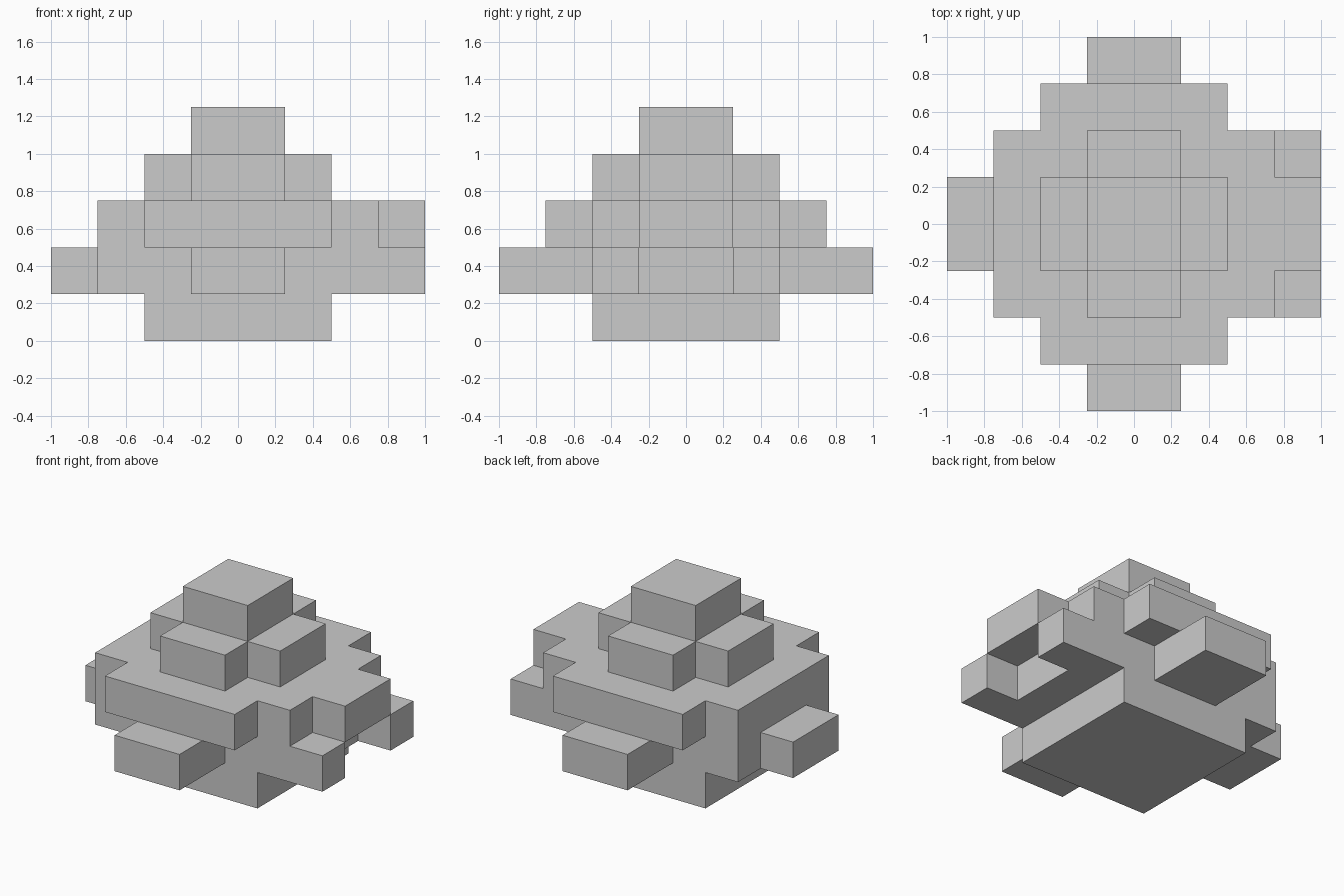
import bpy
import bmesh

if "Cube" in bpy.data.objects:
    bpy.data.objects.remove(bpy.data.objects["Cube"])

U = 0.25  # edge length of one block


def prism(name, outline, z0, z1):
    """Extrude a counter-clockwise outline (in blocks) from z0 to z1."""
    bm = bmesh.new()
    base = bm.faces.new([bm.verts.new((x * U, y * U, z0 * U)) for x, y in outline])
    top = bmesh.ops.extrude_face_region(bm, geom=[base], use_keep_orig=True)
    verts = [g for g in top["geom"] if isinstance(g, bmesh.types.BMVert)]
    bmesh.ops.translate(bm, verts=verts, vec=(0, 0, (z1 - z0) * U))
    bmesh.ops.recalc_face_normals(bm, faces=bm.faces)
    mesh = bpy.data.meshes.new(name)
    bm.to_mesh(mesh)
    bm.free()
    obj = bpy.data.objects.new(name, mesh)
    bpy.context.collection.objects.link(obj)
    return obj


def box(name, x0, x1, y0, y1, z0, z1):
    return prism(name, [(x0, y0), (x1, y0), (x1, y1), (x0, y1)], z0, z1)


def cross(name, a, b, z0, z1):
    """Stepped plus-shaped tier reaching a along each axis, notched at b."""
    quarter = [(a, -b), (a, b), (b, b)]
    outline = []
    for _ in range(4):
        outline += quarter
        quarter = [(-y, x) for x, y in quarter]
    return prism(name, outline, z0, z1)


# Base and main body
box("base", -2, 2, -2, 2, 0, 1)
box("body", -3, 3, -2, 2, 1, 2)

# Wide rim: 6 x 4 and 4 x 6 blocks crossed
cross("rim", 3, 2, 2, 3)

# Stepped dome
cross("dome_tier", 2, 1, 3, 4)
box("dome_cap", -1, 1, -1, 1, 4, 5)

# Raised block on the right, with a prong either side below it
box("right_bridge", 3, 4, -1, 1, 2, 3)
for side, y in (("front", -2), ("back", 1)):
    box(f"{side}_prong", 3, 4, y, y + 1, 1, 2)

# Protruding lugs on the remaining three sides
box("left_lug", -4, -3, -1, 1, 1, 2)
for side, y in (("front", -4), ("back", 2)):
    box(f"{side}_lug", -1, 1, y, y + 2, 1, 2)
